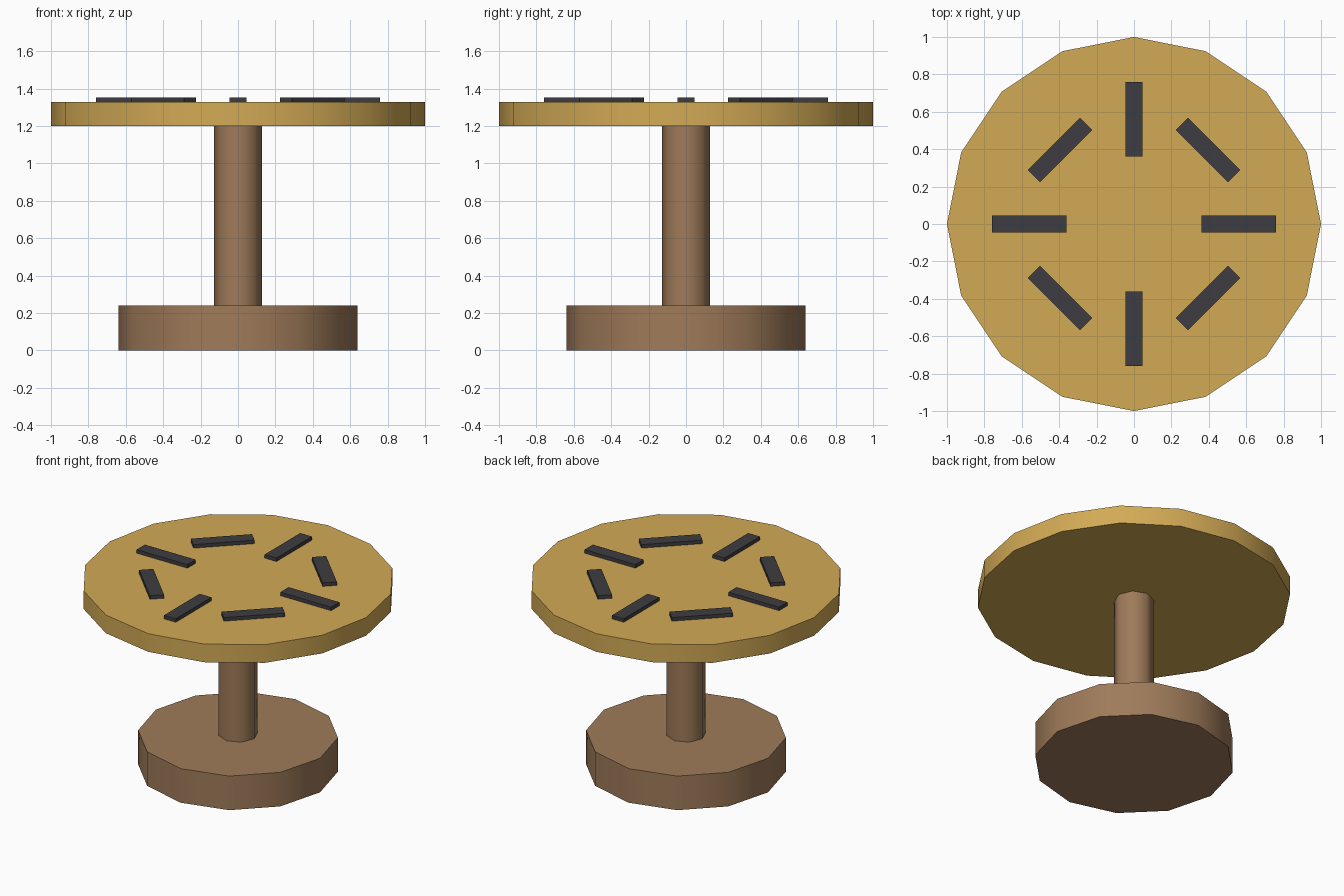
import bpy
from math import radians, cos, sin

if "Cube" in bpy.data.objects:
    bpy.data.objects.remove(bpy.data.objects["Cube"])


def material(name, color):
    mat = bpy.data.materials.new(name)
    mat.diffuse_color = (*color, 1)
    mat.use_nodes = True
    mat.node_tree.nodes["Principled BSDF"].inputs["Base Color"].default_value = mat.diffuse_color
    return mat


wood = material("brown_wood", (0.347, 0.198, 0.102))
brass = material("golden_top", (0.645, 0.402, 0.091))
dark = material("dark_inlay", (0.048, 0.048, 0.054))


def disc(name, sides, radius, z0, z1, mat):
    bpy.ops.mesh.primitive_cylinder_add(vertices=sides, radius=radius, depth=z1 - z0,
                                        location=(0, 0, (z0 + z1) / 2))
    obj = bpy.context.object
    obj.name = name
    obj.data.materials.append(mat)
    # rounded walls, crisp rims
    bpy.ops.object.shade_smooth_by_angle(angle=radians(50))


# Pedestal and table top
disc("base", 12, 0.64, 0, 0.24, wood)
disc("column", 8, 0.127, 0.24, 1.2, wood)
disc("table_top", 16, 1.0, 1.2, 1.328, brass)

# Ring of dark bars, each turned opposite to its place on the circle
for i in range(8):
    a = radians(45 * i)
    bpy.ops.mesh.primitive_cube_add(size=1, location=(0.56 * cos(a), 0.56 * sin(a), 1.3405),
                                    rotation=(0, 0, -a))
    bar = bpy.context.object
    bar.name = f"bar_{i + 1}"
    bar.scale = (0.396, 0.092, 0.025)
    bar.data.materials.append(dark)
